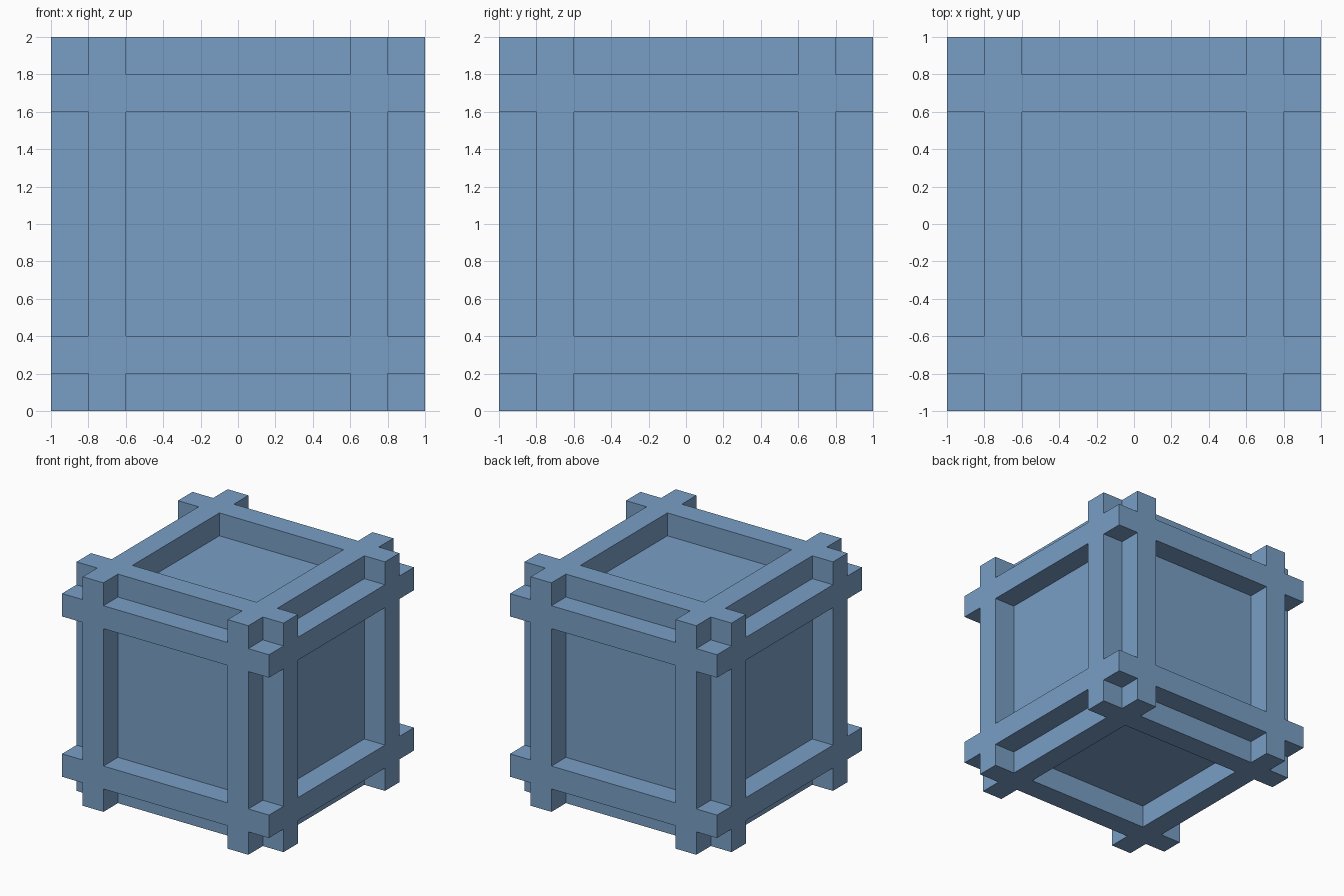
import bpy, bmesh
from itertools import product

cube = bpy.data.objects.get("Cube")
if cube:
    bpy.data.objects.remove(cube, do_unlink=True)

# Single blue finish
blue = bpy.data.materials.new("steel_blue")
blue.use_nodes = True
colour = (0.19, 0.345, 0.56, 1)
blue.diffuse_color = colour
blue.node_tree.nodes["Principled BSDF"].inputs["Base Color"].default_value = colour

# Grid lines shared by the three axes: bar ends, bar edges, panel edges
LINES = (-1.0, -0.8, -0.6, 0.6, 0.8, 1.0)
BAR, OUTER = {1, 3}, {0, 4}


def solid(cell):
    """Core block inside; in the outer layer only the crossing bars."""
    if any(c < 0 or c > 4 for c in cell):
        return False
    used = set(cell)
    return not used & OUTER or bool(used & BAR)


# One closed shell: core block with four crossing bars on each side
bm = bmesh.new()
for cell in product(range(5), repeat=3):
    if not solid(cell):
        continue
    for axis, side in product(range(3), (0, 1)):
        neighbour = list(cell)
        neighbour[axis] += 2 * side - 1
        if solid(neighbour):
            continue
        u, v = (axis + 1) % 3, (axis + 2) % 3
        ring = []
        for du, dv in ((0, 0), (1, 0), (1, 1), (0, 1)):
            corner = [0, 0, 0]
            corner[axis] = LINES[cell[axis] + side]
            corner[u] = LINES[cell[u] + du]
            corner[v] = LINES[cell[v] + dv]
            corner[2] += 1
            ring.append(bm.verts.new(corner))
        bm.faces.new(ring if side else ring[::-1])
bmesh.ops.remove_doubles(bm, verts=bm.verts, dist=0.001)

mesh = bpy.data.meshes.new("lattice_block")
bm.to_mesh(mesh)
bm.free()
mesh.materials.append(blue)
block = bpy.data.objects.new("lattice_block", mesh)
bpy.context.collection.objects.link(block)
